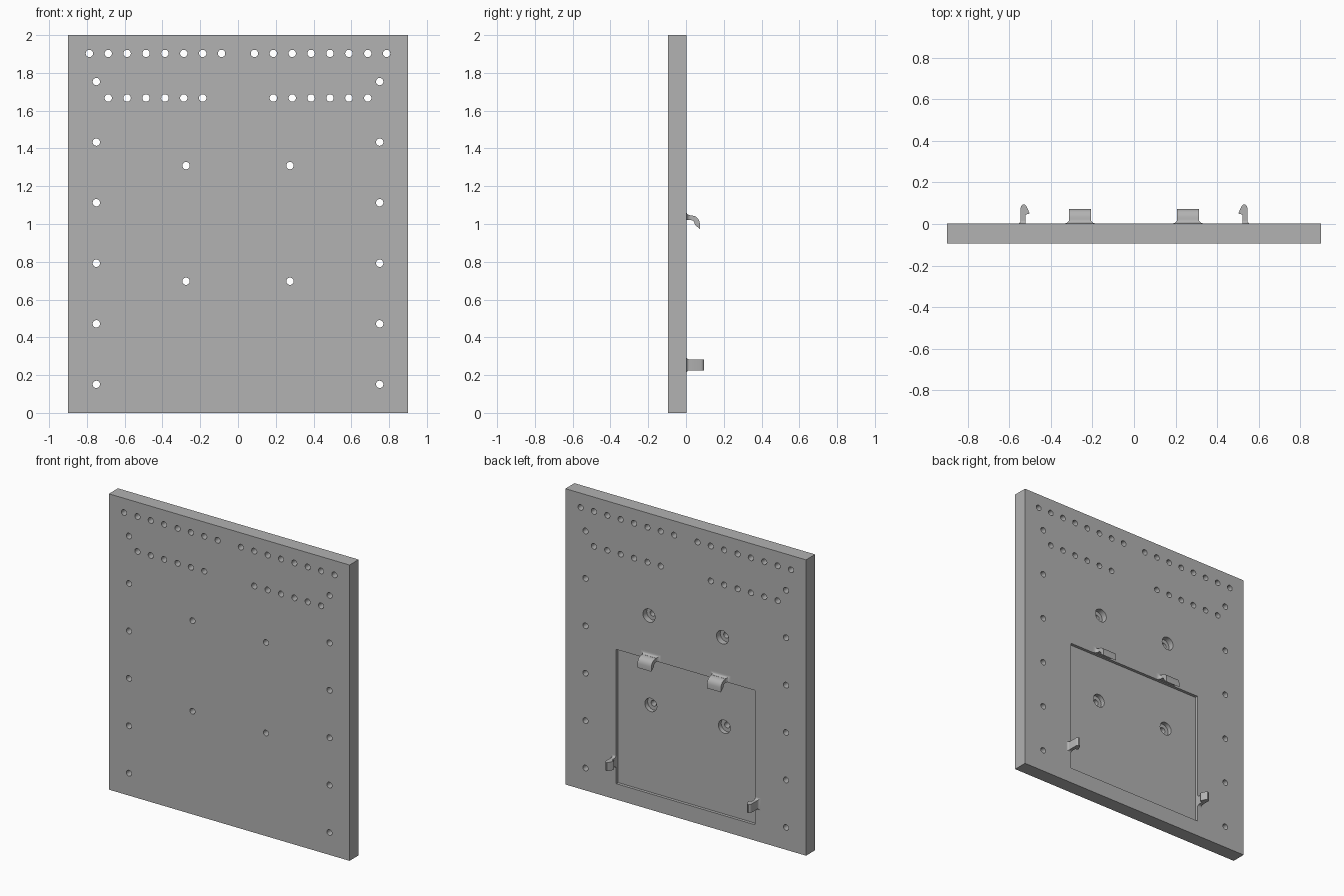
import bpy, bmesh, math
from mathutils import Vector

cube = bpy.data.objects.get("Cube")
if cube:
    bpy.data.objects.remove(cube, do_unlink=True)

FRONT, BACK = -0.094, 0.003
FLOOR = BACK - 0.02          # floor of the rear recess
HOLE_R, BORE_R = 0.0195, 0.045

grey = bpy.data.materials.new("plain grey")
grey.use_nodes = True
grey.diffuse_color = (0.445, 0.445, 0.445, 1)
grey.node_tree.nodes["Principled BSDF"].inputs["Base Color"].default_value = grey.diffuse_color


def make_object(name, bm):
    bmesh.ops.recalc_face_normals(bm, faces=bm.faces)
    mesh = bpy.data.meshes.new(name)
    bm.to_mesh(mesh)
    bm.free()
    mesh.materials.append(grey)
    obj = bpy.data.objects.new(name, mesh)
    bpy.context.collection.objects.link(obj)
    return obj


def loft(bm, rings):
    """Skin closed rings of points and cap both ends."""
    loops = [[bm.verts.new(p) for p in ring] for ring in rings]
    n = len(loops[0])
    for a, b in zip(loops, loops[1:]):
        for i in range(n):
            j = (i + 1) % n
            bm.faces.new((a[i], a[j], b[j], b[i]))
    bm.faces.new(loops[0])
    bm.faces.new(loops[-1])


def box(name, x0, x1, y0, y1, z0, z1):
    bm = bmesh.new()
    loft(bm, [[(x0, y, z0), (x1, y, z0), (x1, y, z1), (x0, y, z1)] for y in (y0, y1)])
    return make_object(name, bm)


def turned(bm, x, z, steps, sides=24):
    """Stepped round cutter along y from (y, radius) steps."""
    angles = [math.tau * i / sides for i in range(sides)]
    loft(bm, [[(x + r * math.cos(a), y, z + r * math.sin(a)) for a in angles]
              for y, r in steps])


def cut(target, cutter):
    cutter.hide_render = True
    mod = target.modifiers.new("cut", 'BOOLEAN')
    mod.operation, mod.solver, mod.object = 'DIFFERENCE', 'EXACT', cutter
    bpy.context.view_layer.objects.active = target
    bpy.ops.object.modifier_apply(modifier=mod.name)
    bpy.data.objects.remove(cutter, do_unlink=True)


def smooth(obj):
    bpy.ops.object.select_all(action='DESELECT')
    obj.select_set(True)
    bpy.context.view_layer.objects.active = obj
    bpy.ops.object.shade_smooth_by_angle(angle=math.radians(35))


# Panel with a shallow rear recess
panel = box("panel", -0.9, 0.9, FRONT, BACK, 0, 2)
cut(panel, box("recess_cutter", -0.52, 0.52, FLOOR, BACK + 0.1, 0.107, 1.015))

# Through holes and counterbored mounting holes
bm = bmesh.new()
spots = [(0.087 + 0.1 * i, 1.903) for i in range(8)]
spots += [(0.187 + 0.1 * i, 1.667) for i in range(6)]
spots += [(0.75, 0.151 + 0.3206 * i) for i in range(6)]
for side in (-1, 1):
    for x, z in spots:
        turned(bm, side * x, z, [(FRONT - 0.05, HOLE_R), (BACK + 0.05, HOLE_R)])
    for z, seat in ((1.309, BACK - 0.04), (0.697, FLOOR - 0.03)):
        turned(bm, side * 0.275, z, [(FRONT - 0.05, HOLE_R), (seat, HOLE_R),
                                     (seat, BORE_R), (BACK + 0.05, BORE_R)])
cut(panel, make_object("hole_cutter", bm))
smooth(panel)


def prism(name, outline, place, lo, hi):
    bm = bmesh.new()
    loft(bm, [[place(u, v, w) for u, v in outline] for w in (lo, hi)])
    smooth(make_object(name, bm))


def flare(name, x0, x1, z0, z1, grow, height):
    """Concave fillet around a clip root; grow = extra at x0, x1, z0, z1."""
    bm = bmesh.new()
    rings = [[(x0 - grow[0], BACK - 0.005, z0 - grow[2]), (x1 + grow[1], BACK - 0.005, z0 - grow[2]),
              (x1 + grow[1], BACK - 0.005, z1 + grow[3]), (x0 - grow[0], BACK - 0.005, z1 + grow[3])]]
    for i in range(7):
        a = math.pi / 2 * i / 6
        y, e = BACK + height * (1 - math.cos(a)), 1 - math.sin(a)
        l, r, b, t = x0 - grow[0] * e, x1 + grow[1] * e, z0 - grow[2] * e, z1 + grow[3] * e
        rings.append([(l, y, b), (r, y, b), (r, y, t), (l, y, t)])
    loft(bm, rings)
    smooth(make_object(name, bm))


# Curved retaining hooks above the recess, outline in (y, z)
hook = [(-0.006, 1.046), (0.032, 1.045), (0.048, 1.041), (0.061, 1.032), (0.069, 1.02),
        (0.073, 1.005), (0.073, 0.974), (0.047, 0.996), (0.045, 1.007), (0.039, 1.016),
        (0.03, 1.02), (-0.006, 1.02)]
# Snap clips beside the recess, outline in (x, y)
snap = [(0.545, -0.006), (0.545, 0.08), (0.541, 0.089), (0.534, 0.094), (0.525, 0.094),
        (0.518, 0.087), (0.503, 0.053), (0.505, 0.048), (0.522, 0.046), (0.522, -0.006)]

for side, label in ((1, "left"), (-1, "right")):
    c = side * 0.26
    prism(label + "_top_hook", hook, lambda u, v, w: Vector((w, u, v)), c - 0.052, c + 0.052)
    flare(label + "_top_hook_root", c - 0.052, c + 0.052, 1.02, 1.046,
          (0.024, 0.024, 0, 0.017), 0.02)
    prism(label + "_side_clip", snap, lambda u, v, w: Vector((side * u, v, w)), 0.225, 0.283)
    x0, x1 = sorted((side * 0.522, side * 0.545))
    out = 0.013
    flare(label + "_side_clip_root", x0, x1, 0.225, 0.283,
          (out if side < 0 else 0, out if side > 0 else 0, out, out), 0.015)
